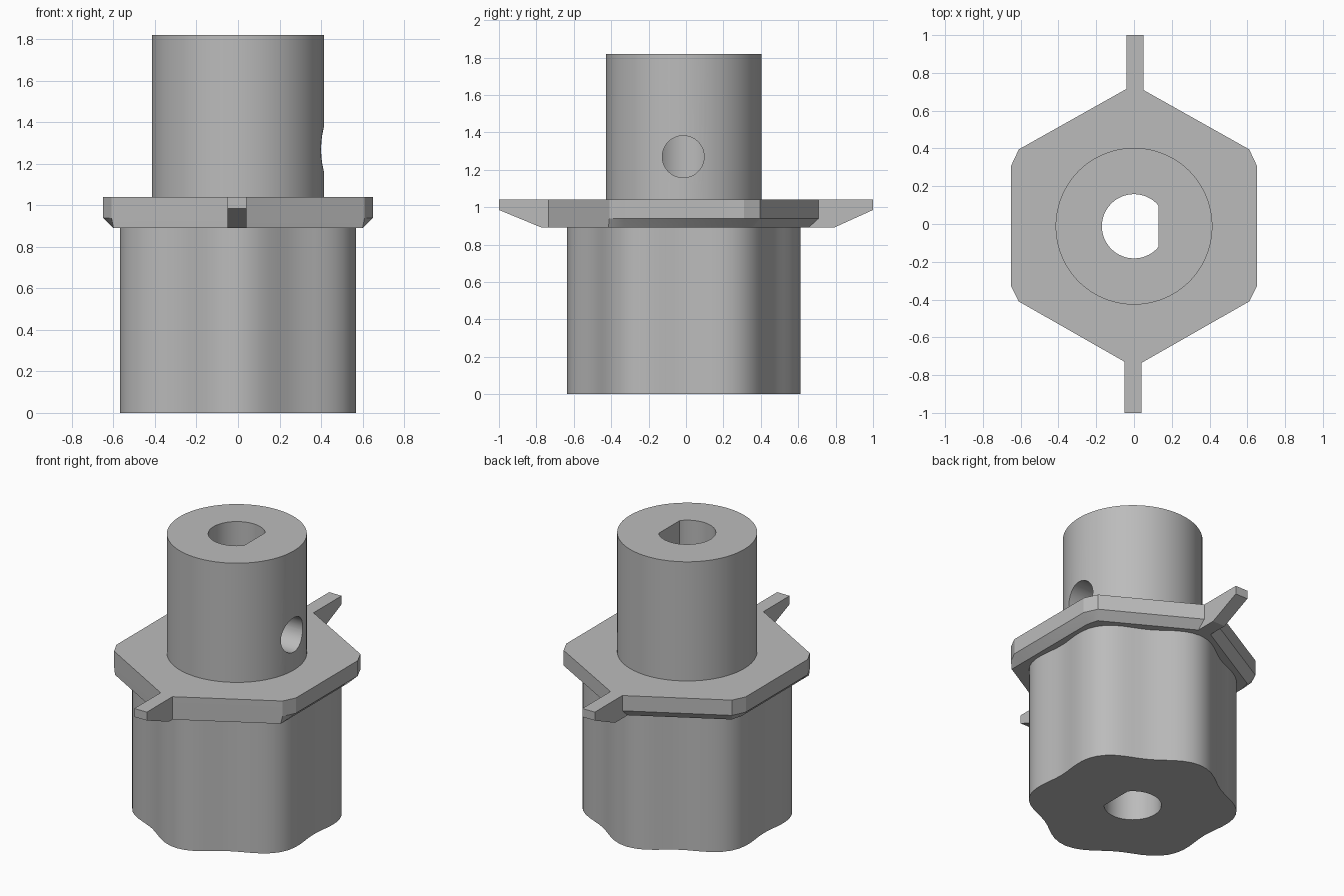
import bpy, bmesh
from math import sin, cos, pi, radians
from mathutils import Matrix

cube = bpy.data.objects.get("Cube")
if cube:
    bpy.data.objects.remove(cube)

CY = -0.012                      # shared axis of the turned parts
Z_FLANGE, Z_HUB, Z_TOP = 0.89, 1.04, 1.82

grey = bpy.data.materials.new("plain grey")
grey.use_nodes = True
colour = (0.5, 0.5, 0.5, 1)
grey.diffuse_color = colour
grey.node_tree.nodes["Principled BSDF"].inputs["Base Color"].default_value = colour


def loft(name, rings):
    """Closed solid through rings that have equal point counts."""
    bm = bmesh.new()
    loops = [[bm.verts.new(p) for p in ring] for ring in rings]
    n = len(loops[0])
    for low, high in zip(loops, loops[1:]):
        for i in range(n):
            j = (i + 1) % n
            bm.faces.new((low[i], low[j], high[j], high[i]))
    bm.faces.new(loops[0][::-1])
    bm.faces.new(loops[-1])
    bmesh.ops.recalc_face_normals(bm, faces=bm.faces)
    mesh = bpy.data.meshes.new(name)
    bm.to_mesh(mesh)
    bm.free()
    mesh.materials.append(grey)
    obj = bpy.data.objects.new(name, mesh)
    bpy.context.collection.objects.link(obj)
    return obj


def prism(name, outline, z0, z1):
    return loft(name, [[(x, y, z) for x, y in outline] for z in (z0, z1)])


def polar(radius, count):
    """Outline around the shared axis; radius is a function of the angle."""
    angles = [2 * pi * i / count for i in range(count)]
    return [(radius(a) * cos(a), CY + radius(a) * sin(a)) for a in angles]


# Lower body: six soft lobes
body = prism("lobed_body",
             polar(lambda a: 0.589 + 0.034 * cos(6 * (a - pi / 6)), 72), 0, Z_FLANGE)

# Upper hub
hub = prism("upper_hub", polar(lambda a: 0.415, 96), Z_HUB, Z_TOP)

# Hexagonal flange, chamfered below on the sides and back
right = [(0.04, -0.735), (0.61, -0.41), (0.65, -0.33), (0.65, 0.31), (0.61, 0.395), (0.04, 0.715)]
lower = [(0.04, -0.735), (0.60, -0.415), (0.60, -0.33), (0.60, 0.28), (0.58, 0.355), (0.04, 0.66)]


def mirrored(half, z):
    return [(x, y, z) for x, y in half + [(-x, y) for x, y in reversed(half)]]


flange = loft("hex_flange", [mirrored(lower, Z_FLANGE), mirrored(right, 0.94),
                             mirrored(right, Z_HUB)])


# Tapered fins at the front and back
def fin(name, x_mid, tip, root, inner, tip_z):
    profile = [(tip, Z_HUB), (tip, tip_z), (root, Z_FLANGE), (inner, Z_FLANGE), (inner, Z_HUB)]
    return loft(name, [[(x, y, z) for y, z in profile] for x in (x_mid - 0.045, x_mid + 0.045)])


fin("front_fin", -0.005, -1.0, -0.77, -0.65, 0.985)
fin("back_fin", 0.005, 1.0, 0.79, 0.60, 0.985)

# Cutters: D-shaped bore and a radial screw hole
bore = prism("bore_cutter",
             [(min(x, 0.13), y) for x, y in polar(lambda a: 0.17, 64)], -0.1, Z_TOP + 0.1)
bmesh_hole = [[(x, -0.015 + 0.112 * cos(2 * pi * i / 48), 1.27 + 0.112 * sin(2 * pi * i / 48))
               for i in range(48)] for x in (0.0, 0.6)]
screw = loft("screw_hole_cutter", bmesh_hole)


def cut(obj, cutter):
    mod = obj.modifiers.new(cutter.name, "BOOLEAN")
    mod.operation = "DIFFERENCE"
    mod.solver = "EXACT"
    mod.object = cutter
    bpy.context.view_layer.objects.active = obj
    bpy.ops.object.modifier_apply(modifier=mod.name)


for part in (body, flange, hub):
    cut(part, bore)
cut(hub, screw)
for cutter in (bore, screw):
    bpy.data.objects.remove(cutter)

# Smooth the curved walls, keep the rims crisp
bpy.ops.object.select_all(action="DESELECT")
for part in (body, hub, flange):
    part.select_set(True)
bpy.context.view_layer.objects.active = hub
bpy.ops.object.shade_smooth_by_angle(angle=radians(20))
